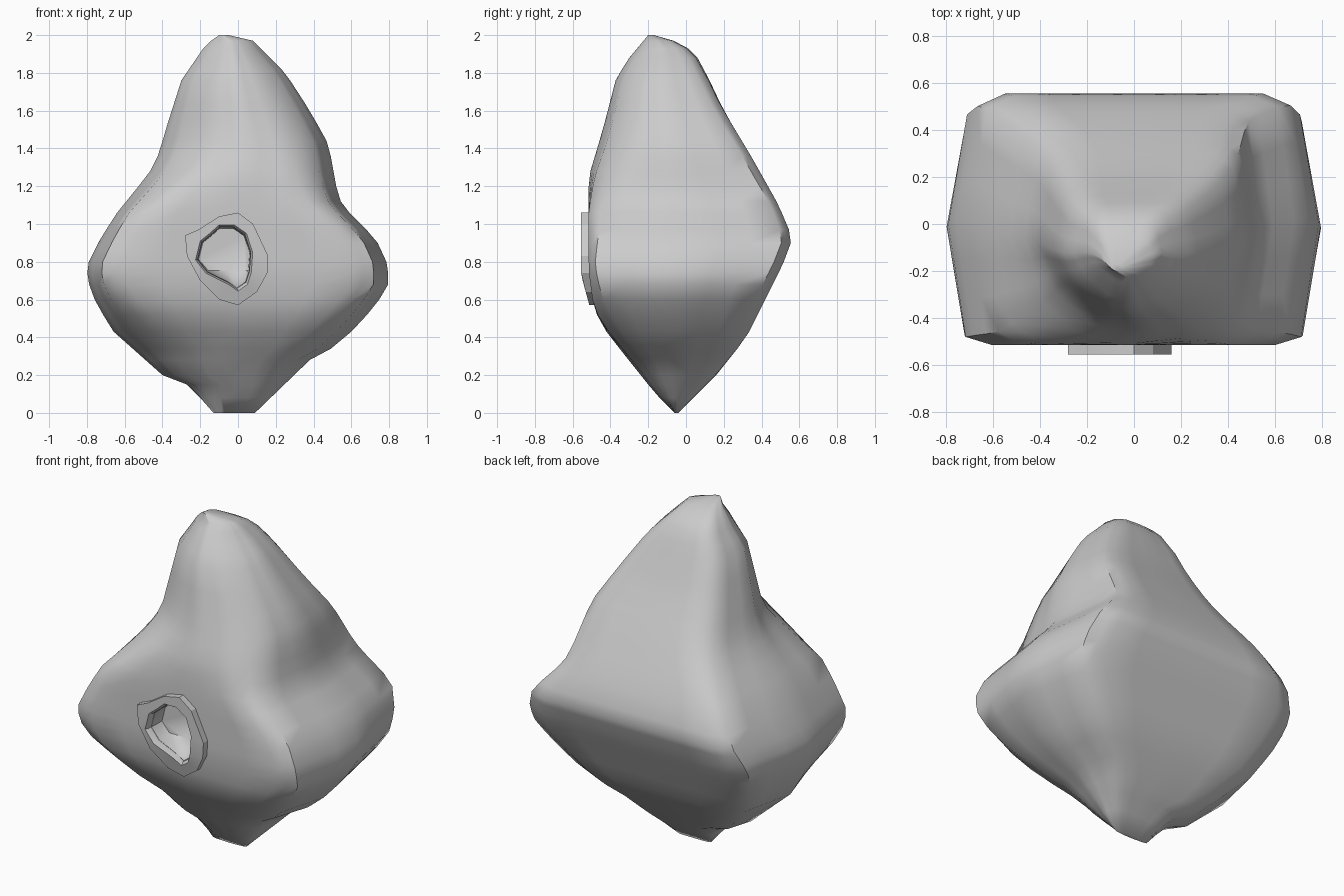
import bpy, bmesh, math

if "Cube" in bpy.data.objects:
    bpy.data.objects.remove(bpy.data.objects["Cube"])

# Silhouettes as (z, offset): left and right seen from the front, front and back seen from the side
LEFT = [(0, -.13), (.08, -.2), (.15, -.27), (.2, -.4), (.44, -.67), (.62, -.77), (.72, -.8), (.8, -.79),
        (.92, -.73), (1.06, -.64), (1.27, -.47), (1.37, -.42), (1.54, -.37), (1.76, -.3), (1.95, -.17), (2, -.1)]
RIGHT = [(0, .09), (.28, .38), (.33, .48), (.43, .6), (.57, .73), (.68, .795), (.78, .795), (.92, .73),
         (1.1, .55), (1.2, .52), (1.42, .48), (1.6, .38), (1.8, .25), (1.97, .08), (2, -.05)]
FRONT = [(0, -.06), (.1, -.16), (.3, -.32), (.48, -.46), (.6, -.495), (.75, -.515), (1.25, -.515),
         (1.5, -.44), (1.77, -.37), (1.88, -.3), (2, -.2)]
BACK = [(0, -.04), (.2, .16), (.4, .32), (.62, .43), (.78, .51), (.9, .555), (.97, .545), (1.1, .49),
        (1.35, .35), (1.6, .2), (1.77, .12), (1.9, .05), (1.96, -.03), (2, -.17)]
# Corner fullness by height (.5 = diamond, .875 = chamfered box)
CORNER = {
    (1, 1): [(0, .8), (.3, .87), (.8, .9), (1.1, .91), (1.4, .89), (1.7, .85), (2, .78)],
    (-1, 1): [(0, .75), (.3, .85), (.8, .9), (1.1, .9), (1.4, .84), (2, .8)],
    (-1, -1): [(0, .62), (.3, .66), (.65, .9), (.8, .92), (1.05, .9), (1.4, .64), (2, .6)],
    (1, -1): [(0, .7), (.3, .79), (.65, .9), (.8, .92), (1.05, .89), (1.25, .78), (1.45, .71), (2, .62)],
}


def sample(curve, z):
    for (z0, a), (z1, b) in zip(curve, curve[1:]):
        if z <= z1:
            return a + (b - a) * (z - z0) / (z1 - z0)
    return curve[-1][1]


def mix(a, b, t):
    return tuple(min(1, p + (q - p) * t) for p, q in zip(a, b))


def quadrant(f):
    """Unit outline from (1, 0) to (0, 1) with a chamfered corner, both ends included."""
    w = (f - .5) / .375
    a, b = mix((.75, .25), (.89, .86), w), mix((.25, .75), (.71, 1), w)
    return ([mix((1, 0), a, i / 3) for i in range(3)] + [a, mix(a, b, .5), b] +
            [mix(b, (0, 1), i / 3) for i in (1, 2, 3)])


def ring(z):
    l, r, f, b = (sample(c, z) for c in (LEFT, RIGHT, FRONT, BACK))
    pts = []
    for sx, sy in ((1, 1), (-1, 1), (-1, -1), (1, -1)):
        q = quadrant(sample(CORNER[sx, sy], z))
        q = q[:-1] if sx == sy else q[:0:-1]
        pts += [((l + r) / 2 + (r - l) / 2 * sx * u, (f + b) / 2 + (b - f) / 2 * sy * v, z) for u, v in q]
    return pts


def loft(name, loops, closed=False):
    bm = bmesh.new()
    rows = [[bm.verts.new(p) for p in loop] for loop in loops]
    pairs = list(zip(rows, rows[1:])) + ([(rows[-1], rows[0])] if closed else [])
    for a, b in pairs:
        for i in range(len(a)):
            j = (i + 1) % len(a)
            bm.faces.new((a[i], a[j], b[j], b[i]))
    if not closed:
        bm.faces.new(rows[0])
        bm.faces.new(rows[-1])
    bmesh.ops.remove_doubles(bm, verts=bm.verts, dist=1e-5)
    bmesh.ops.recalc_face_normals(bm, faces=bm.faces)
    mesh = bpy.data.meshes.new(name)
    bm.to_mesh(mesh)
    bm.free()
    obj = bpy.data.objects.new(name, mesh)
    bpy.context.collection.objects.link(obj)
    return obj


def smooth(obj, deg):
    bpy.ops.object.select_all(action='DESELECT')
    obj.select_set(True)
    bpy.context.view_layer.objects.active = obj
    bpy.ops.object.shade_smooth_by_angle(angle=math.radians(deg))


# Rock body
heights = [0, .08, .15, .2, .28, .34, .43, .52, .6, .68, .74, .8, .86, .9, .97, 1.06, 1.12, 1.2, 1.28,
           1.36, 1.44, 1.54, 1.64, 1.76, 1.82, 1.88, 1.93, 1.97, 2]
body = loft("rock_body", [ring(z) for z in heights])

# Outlines of the raised rim around the opening (x, z)
OUTER = [(-.28, .94), (-.21, .97), (-.1, 1.04), (0, 1.06), (.08, 1.0), (.16, .83),
         (.155, .74), (.1, .64), (0, .57), (-.1, .6), (-.2, .7), (-.27, .83)]
INNER = [(-.2, .91), (-.15, .95), (-.1, .995), (-.02, .995), (.045, .95), (.078, .85),
         (.07, .74), (.05, .68), (0, .645), (-.05, .68), (-.17, .74), (-.225, .81)]


def outline(pts, y, k=1.0, floor=0.0):
    cx, cz = -.07, .83
    return [(cx + (x - cx) * k, y(z), max(floor, cz + (z - cz) * k)) for x, z in pts]


def face(z):
    return -.555 + max(0, .73 - z) * .27


# Shallow cave cut into the front, with a floor that slopes up
cutter = loft("cave_cutter", [outline(INNER, lambda z: -.7, .91),
                              outline(INNER, lambda z: -.5, .91),
                              outline(INNER, lambda z: -.42, .89, .755)])
cutter.hide_render = True
cut = body.modifiers.new("cave", 'BOOLEAN')
cut.object = cutter
cut.solver = 'EXACT'
bpy.context.view_layer.objects.active = body
body.select_set(True)
bpy.ops.object.modifier_apply(modifier="cave")
bpy.data.objects.remove(cutter)
smooth(body, 50)

# Raised rim
rim = loft("cave_rim", [outline(OUTER, lambda z: -.46), outline(OUTER, face),
                        outline(INNER, face), outline(INNER, lambda z: face(z) + .02, .93),
                        outline(INNER, lambda z: -.47, .91)], closed=True)
smooth(rim, 25)
